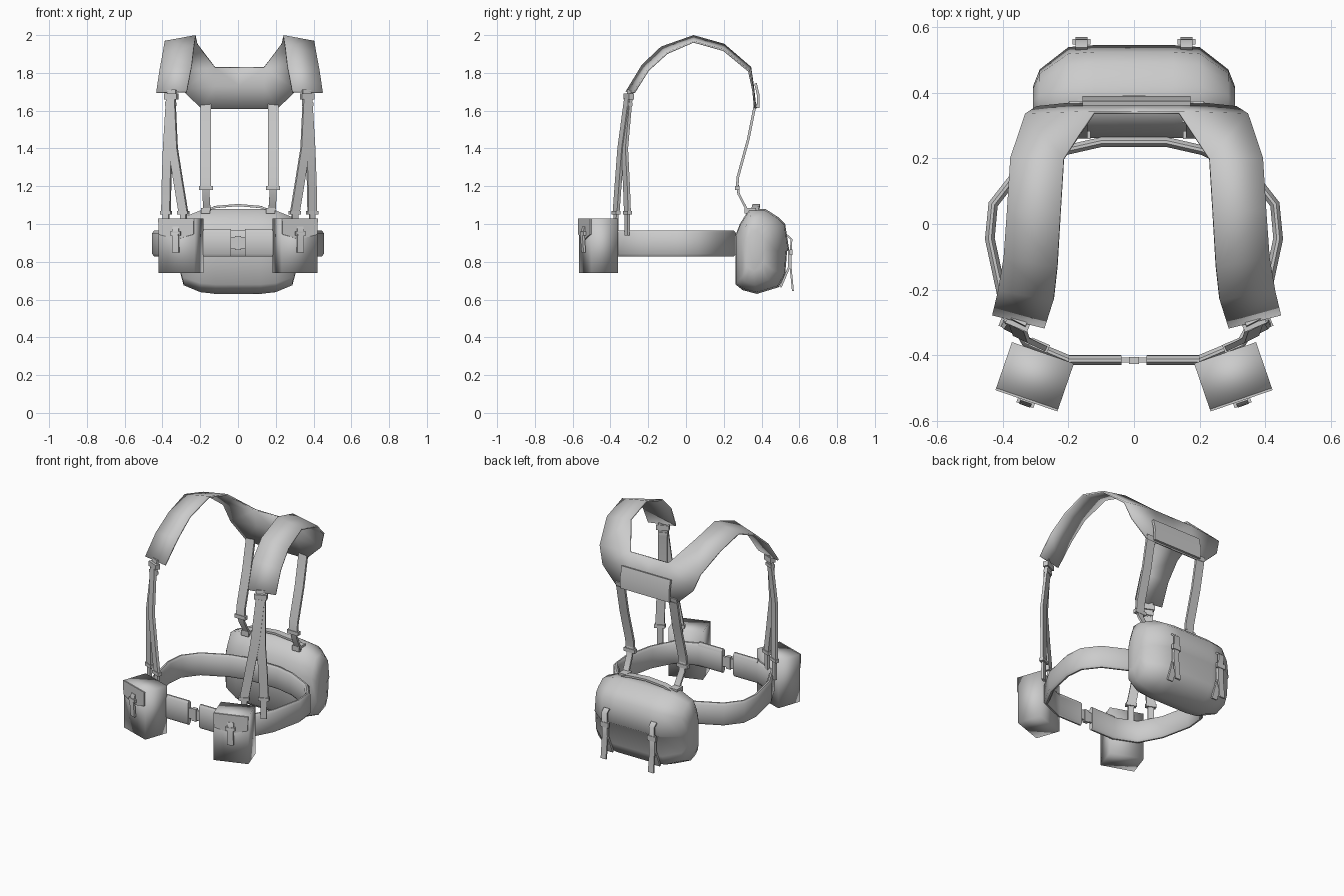
import bpy, bmesh, math
from mathutils import Vector, Matrix

cube = bpy.data.objects.get("Cube")
if cube:
    bpy.data.objects.remove(cube, do_unlink=True)

mat = bpy.data.materials.new("canvas_grey")
mat.use_nodes = True
GREY = (0.6, 0.6, 0.6, 1)
mat.diffuse_color = GREY
mat.node_tree.nodes["Principled BSDF"].inputs["Base Color"].default_value = GREY


def finish(name, bm, mirror=False, shift=0.0, angle=50, solid=0.0):
    """Turn a bmesh into a shaded, optionally mirrored object."""
    bmesh.ops.recalc_face_normals(bm, faces=bm.faces)
    me = bpy.data.meshes.new(name)
    bm.to_mesh(me)
    bm.free()
    me.materials.append(mat)
    ob = bpy.data.objects.new(name, me)
    bpy.context.collection.objects.link(ob)
    ob.location.x = shift
    if mirror:
        m = ob.modifiers.new("Mirror", "MIRROR")
        m.use_clip = True
    if solid:
        s = ob.modifiers.new("Solidify", "SOLIDIFY")
        s.thickness, s.offset = solid, 0
    bpy.ops.object.select_all(action="DESELECT")
    ob.select_set(True)
    bpy.context.view_layer.objects.active = ob
    bpy.ops.object.shade_smooth_by_angle(angle=math.radians(angle))
    return ob


def loft(bm, rings):
    """Skin closed rings of equal count and cap both ends."""
    rows = [[bm.verts.new(p) for p in r] for r in rings]
    n = len(rows[0])
    for a, b in zip(rows, rows[1:]):
        for i in range(n):
            j = (i + 1) % n
            bm.faces.new((a[i], a[j], b[j], b[i]))
    bm.faces.new(rows[0])
    bm.faces.new(rows[-1])


FLAT = [(-1, -1), (1, -1), (1, 1), (-1, 1)]
PADDED = [(-1, -.3), (-.8, -1), (.8, -1), (1, -.3), (1, .3), (.8, 1), (-.8, 1), (-1, .3)]


def band(bm, path, side, width, thick, section=FLAT):
    """Sweep a flat section along a path, its width held along side."""
    pts = [Vector(p) for p in path]
    rings = []
    for i, p in enumerate(pts):
        t = (pts[min(i + 1, len(pts) - 1)] - pts[max(i - 1, 0)]).normalized()
        s = Vector(side)
        s = (s - t * s.dot(t)).normalized()
        n = t.cross(s)
        rings.append([p + s * (u * width / 2) + n * (v * thick / 2) for u, v in section])
    loft(bm, rings)


def box(bm, centre, size, turn=0.0):
    m = Matrix.Translation(centre) @ Matrix.Rotation(turn, 4, "Z") @ Matrix.Diagonal((*size, 1))
    bmesh.ops.create_cube(bm, size=1, matrix=m)


# Padded waist belt, open at the front
bm = bmesh.new()
plan = [(.04, -.415), (.2, -.415), (.33, -.36), (.40, -.23), (.44, -.045),
        (.43, .06), (.36, .15), (.21, .225), (.1, .25), (0, .25)]
path = [(x, y, .897) for x, y in plan]
path += [(-x, y, z) for x, y, z in reversed(path[:-1])]
band(bm, path, (0, 0, 1), .136, .03, PADDED)
finish("waist_belt", bm)

# Front buckle and end pads of the belt
bm = bmesh.new()
band(bm, [(-.05, -.415, .9), (.05, -.415, .9)], (0, 0, 1), .06, .014)
box(bm, (0, -.417, .9), (.03, .022, .075))
finish("belt_buckle", bm)
bm = bmesh.new()
band(bm, [(.038, -.416, .9), (.2, -.416, .9)], (0, 0, 1), .145, .03, PADDED)
finish("belt_end_pad", bm, mirror=True)

# Shoulder yoke: strap rows of inner and outer edge, running into the back panel
bm = bmesh.new()
rows = [((.28, -.315, 1.70), (.44, -.275, 1.695)),
        ((.253, -.23, 1.84), (.422, -.2, 1.815)),
        ((.242, -.13, 1.935), (.405, -.1, 1.905)),
        ((.232, .04, 1.995), (.395, .04, 1.965)),
        ((.222, .2, 1.95), (.385, .2, 1.92)),
        ((.13, .34, 1.83), (.34, .333, 1.81)),
        ((.13, .355, 1.73), (.305, .355, 1.71)),
        ((.13, .368, 1.61), (.2, .366, 1.61))]
grid = [[bm.verts.new(p) for p in r] for r in rows]
for a, b in zip(grid, grid[1:]):
    bm.faces.new((a[0], a[1], b[1], b[0]))
spine = [bm.verts.new((0, r[0].co.y, r[0].co.z)) for r in grid[-3:]]
for i in range(2):
    a, b = grid[-3 + i][0], grid[-2 + i][0]
    bm.faces.new((a, b, spine[i + 1], spine[i]))
finish("shoulder_yoke", bm, mirror=True, shift=.008, solid=.01)

# Stitched patch on the back panel
bm = bmesh.new()
band(bm, [(0, .368, 1.745), (0, .383, 1.68), (0, .381, 1.615)], (1, 0, 0), .33, .014)
finish("back_patch", bm, shift=.008)

# Rear straps down to the pack
bm = bmesh.new()
X = (1, 0, 0)
band(bm, [(.178, .368, 1.64), (.178, .33, 1.45), (.178, .275, 1.25), (.178, .27, 1.19)], X, .056, .014)
band(bm, [(.178, .272, 1.22), (.178, .278, 1.16), (.172, .325, 1.07)], X, .038, .012)
box(bm, (.178, .272, 1.19), (.074, .024, .022))
finish("rear_strap", bm, mirror=True, shift=.008)

# Front strap pairs from the yoke to the belt
bm = bmesh.new()
S = (.9, .45, 0)
band(bm, [(.357, -.295, 1.71), (.36, -.305, 1.62)], S, .05, .012)
box(bm, (.36, -.302, 1.675), (.072, .03, .03), .4)
box(bm, (.362, -.305, 1.635), (.055, .026, .018), .4)
band(bm, [(.362, -.31, 1.66), (.35, -.345, 1.4), (.318, -.36, 1.2), (.295, -.37, 1.06)], S, .05, .016)
band(bm, [(.362, -.302, 1.66), (.378, -.325, 1.4), (.385, -.315, 1.2), (.387, -.31, 1.06)], S, .05, .016)
for x, y in ((.295, -.37), (.387, -.31)):
    box(bm, (x, y, 1.06), (.06, .026, .02), .4)
    band(bm, [(x, y, 1.08), (x, y - .002, .94)], S, .034, .014)
finish("front_strap", bm, mirror=True, shift=.006)

# Front pouches with a folded flap and closing tab, turned outward
turn = math.radians(19)
place = Matrix.Translation((.302, -.463, 0)) @ Matrix.Rotation(turn, 4, "Z")
bm = bmesh.new()
box(bm, (0, 0, .885), (.2, .148, .29))
bmesh.ops.transform(bm, matrix=place, verts=bm.verts)
finish("front_pouch", bm, mirror=True, angle=180)
bm = bmesh.new()
outline = [(-.1, 1.03), (.1, 1.03), (.097, .945), (.04, .93), (0, .915), (-.04, .93), (-.097, .945)]
loft(bm, [[(x, y, z) for x, z in outline] for y in (-.073, -.081)])
band(bm, [(0, -.079, .985), (0, -.091, .945), (0, -.084, .85)], X, .036, .012)
box(bm, (0, -.088, .95), (.055, .014, .02))
bmesh.ops.transform(bm, matrix=place, verts=bm.verts)
finish("pouch_flap", bm, mirror=True)

# Rounded rear pack, lofted across its width
side = [(.262, .94), (.262, .68), (.3, .65), (.375, .63), (.49, .665), (.525, .73), (.535, .855),
        (.546, .865), (.525, 1.0), (.49, 1.035), (.42, 1.08), (.335, 1.08), (.285, 1.0)]
bm = bmesh.new()
rings = []
for x, sy, sz in ((-.308, .36, .48), (-.288, .62, .8), (-.2, .97, .96), (-.12, 1, 1)):
    rings.append([(x, .35 + (y - .35) * sy, .86 + (z - .86) * sz) for y, z in side])
rings += [[(-x, y, z) for x, y, z in r] for r in reversed(rings)]
loft(bm, rings)
finish("rear_pack", bm, angle=60)

# Carry handle on the pack
bm = bmesh.new()
band(bm, [(-.19, .36, 1.06), (-.12, .37, 1.09), (0, .372, 1.1), (.12, .37, 1.09), (.19, .36, 1.06)],
     (0, 1, 0), .04, .012)
finish("pack_handle", bm)

# Strap anchors and hanging closing straps of the pack
bm = bmesh.new()
box(bm, (.172, .34, 1.07), (.05, .06, .03))
band(bm, [(.16, .535, .94), (.16, .558, .92), (.16, .553, .78), (.16, .566, .645)], X, .036, .01)
band(bm, [(.16, .545, .86), (.16, .545, .77), (.16, .5, .665)], X, .036, .012)
box(bm, (.16, .556, .85), (.055, .016, .03))
finish("pack_strap", bm, mirror=True)
